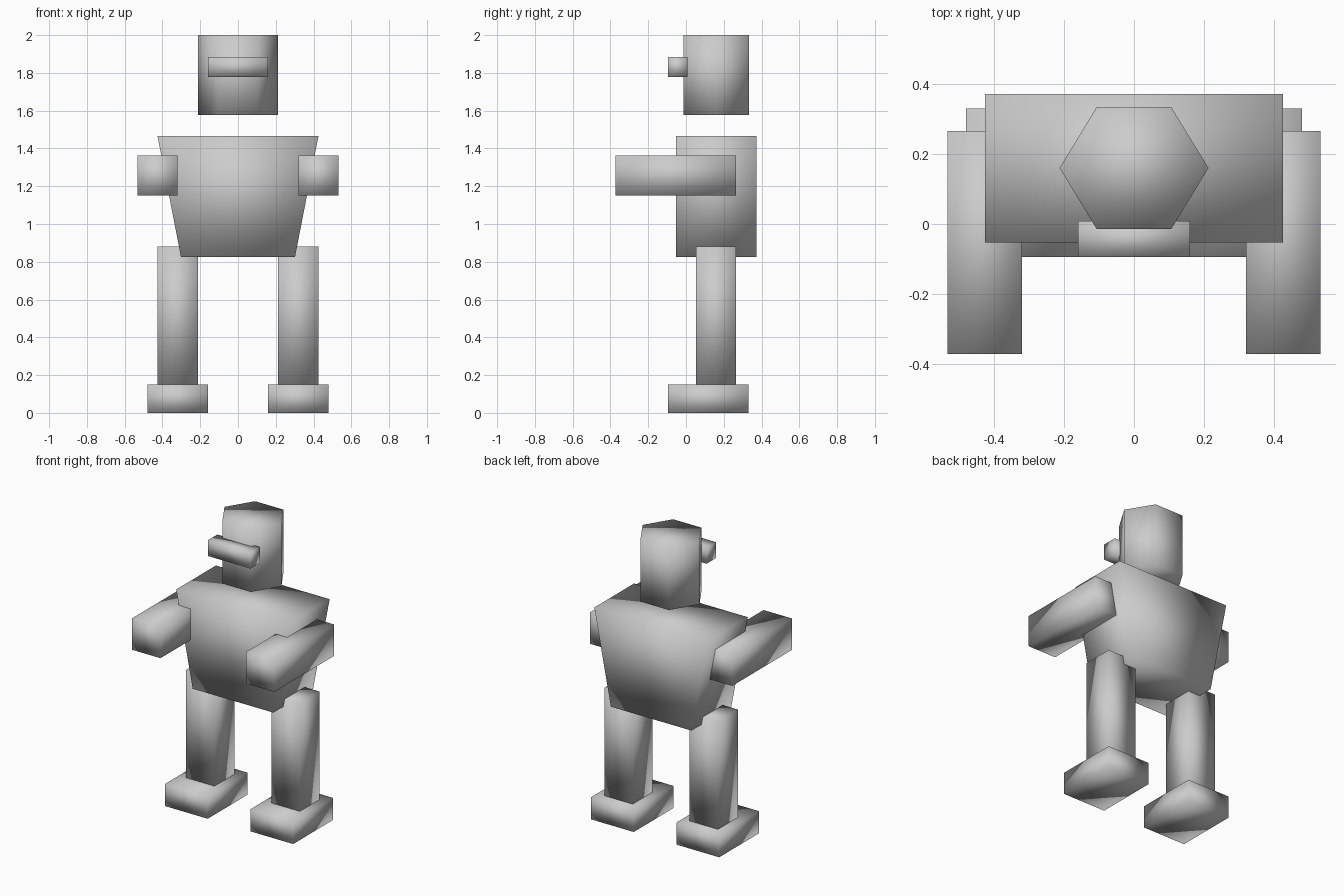
import bpy, bmesh, math

if "Cube" in bpy.data.objects:
    bpy.data.objects.remove(bpy.data.objects["Cube"])


def finish(name, bm):
    bmesh.ops.recalc_face_normals(bm, faces=bm.faces)
    mesh = bpy.data.meshes.new(name)
    for f in bm.faces:
        f.smooth = True  # soft shading across all edges
    bm.to_mesh(mesh)
    bm.free()
    obj = bpy.data.objects.new(name, mesh)
    bpy.context.collection.objects.link(obj)
    return obj


def prism(name, bottom, top, z0, z1):
    """Solid between two outlines with matching point counts."""
    bm = bmesh.new()
    lo = [bm.verts.new((x, y, z0)) for x, y in bottom]
    hi = [bm.verts.new((x, y, z1)) for x, y in top]
    n = len(lo)
    bm.faces.new(lo[::-1])
    bm.faces.new(hi)
    for i in range(n):
        j = (i + 1) % n
        bm.faces.new((lo[i], lo[j], hi[j], hi[i]))
    return finish(name, bm)


def rect(x0, x1, y0, y1):
    return [(x0, y0), (x1, y0), (x1, y1), (x0, y1)]


def box(name, x, y, z):
    return prism(name, rect(*x, *y), rect(*x, *y), *z)


# Torso, tapering in width towards the waist
prism("torso", rect(-0.302, 0.302, -0.053, 0.372),
      rect(-0.426, 0.426, -0.053, 0.372), 0.826, 1.465)

# Hexagonal head, slightly squashed front to back
hexagon = [(0.213 * math.cos(math.radians(60 * i)),
            0.16 + 0.2015 * math.sin(math.radians(60 * i))) for i in range(6)]
prism("head", hexagon, hexagon, 1.576, 2.0)

# Visor bar on the face
box("visor", (-0.16, 0.16), (-0.095, 0.008), (1.779, 1.885))

# Mirrored limbs
for side, s in (("left", 1), ("right", -1)):
    def span(a, b):
        return tuple(sorted((s * a, s * b)))
    box(side + "_arm", span(0.32, 0.533), (-0.372, 0.266), (1.15, 1.363))
    box(side + "_leg", span(0.213, 0.426), (0.053, 0.266), (0.15, 0.88))
    box(side + "_foot", span(0.16, 0.48), (-0.095, 0.33), (0.0, 0.15))
